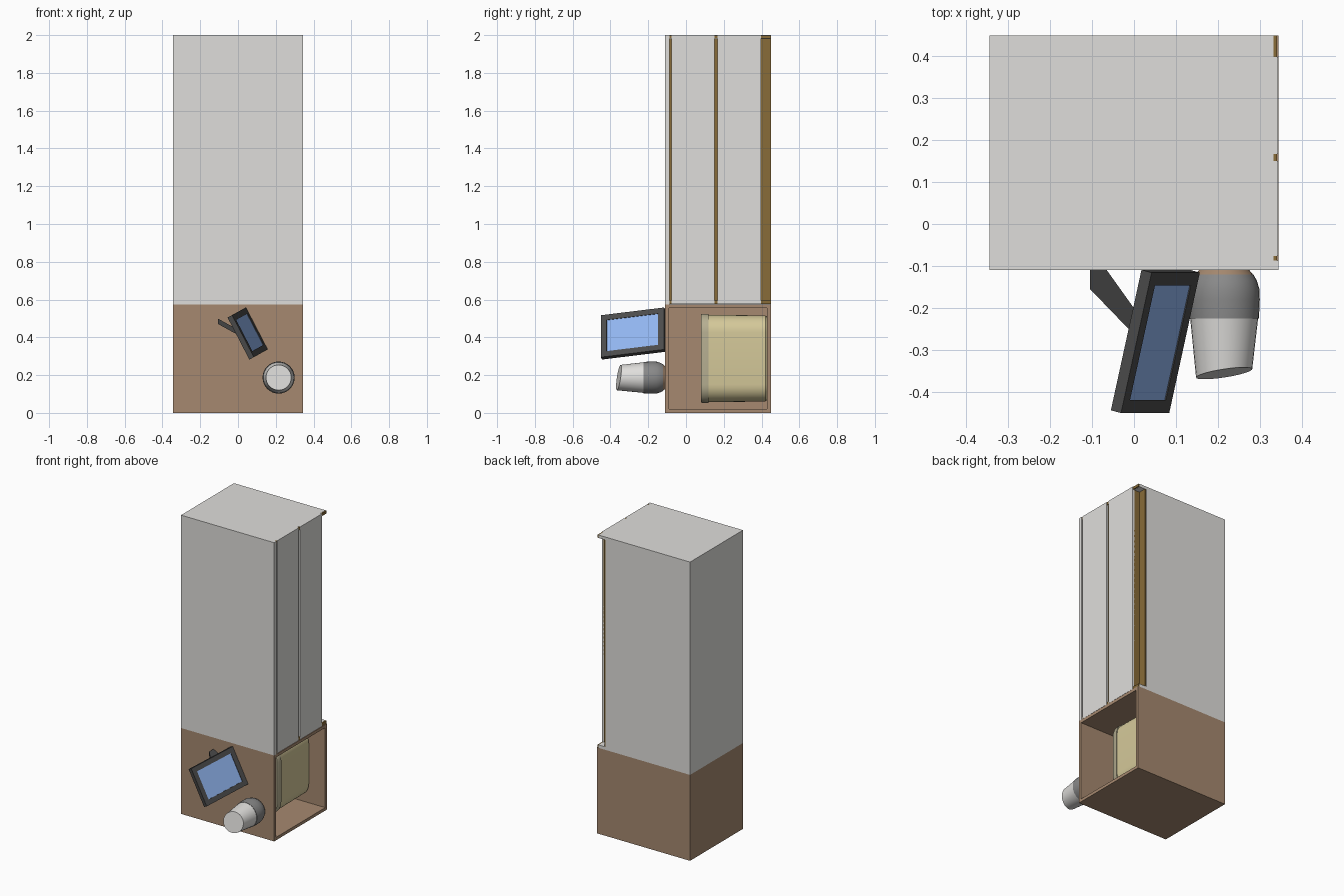
import bpy, bmesh, math
from mathutils import Vector

if "Cube" in bpy.data.objects:
    bpy.data.objects.remove(bpy.data.objects["Cube"])

def material(name, rgb):
    m = bpy.data.materials.new(name)
    m.diffuse_color = (*rgb, 1)
    m.use_nodes = True
    m.node_tree.nodes["Principled BSDF"].inputs["Base Color"].default_value = m.diffuse_color
    return m

GREY = material("pale_grey", (0.74, 0.73, 0.71))
WOOD = material("brown_wood", (0.38, 0.25, 0.16))
DARKWOOD = material("dark_wood", (0.25, 0.15, 0.04))
STRAW = material("straw", (0.66, 0.58, 0.32))
RIM = material("straw_rim", (0.46, 0.42, 0.28))
BLACK = material("black", (0.07, 0.07, 0.07))
BLUE = material("blue", (0.28, 0.46, 0.86))
CHARCOAL = material("charcoal", (0.25, 0.25, 0.25))

def mesh(name, verts, faces, mat, smooth=False):
    me = bpy.data.meshes.new(name)
    me.from_pydata([tuple(v) for v in verts], [], faces)
    bm = bmesh.new()
    bm.from_mesh(me)
    bmesh.ops.recalc_face_normals(bm, faces=bm.faces)
    bm.to_mesh(me)
    bm.free()
    me.materials.append(mat)
    ob = bpy.data.objects.new(name, me)
    bpy.context.collection.objects.link(ob)
    if smooth:
        bpy.ops.object.select_all(action='DESELECT')
        bpy.context.view_layer.objects.active = ob
        ob.select_set(True)
        bpy.ops.object.shade_smooth_by_angle(angle=math.radians(35))
    return ob

def prism(name, bottom, top, mat):
    n = len(bottom)
    sides = [(i, (i + 1) % n, n + (i + 1) % n, n + i) for i in range(n)]
    return mesh(name, bottom + top, sides + [tuple(range(n)), tuple(range(n, 2 * n))], mat)

def box(name, x0, x1, y0, y1, z0, z1, mat):
    ring = [(x0, y0), (x1, y0), (x1, y1), (x0, y1)]
    return prism(name, [(x, y, z0) for x, y in ring], [(x, y, z1) for x, y in ring], mat)

def loft(name, rings, mat):
    n = len(rings[0])
    faces = [(k * n + i, k * n + (i + 1) % n, (k + 1) * n + (i + 1) % n, (k + 1) * n + i)
             for k in range(len(rings) - 1) for i in range(n)]
    faces += [tuple(range(n)), tuple(range((len(rings) - 1) * n, len(rings) * n))]
    return mesh(name, [v for r in rings for v in r], faces, mat, True)

# Open wooden box, opening towards +x
L, F, B = 0.345, -0.11, 0.45
box("box_back", -L, -L + 0.02, F + 0.02, B - 0.02, 0.02, 0.555, WOOD)
box("box_top", -L, L, F, F + 0.02, 0, 0.575, WOOD)
box("box_base", -L, L, B - 0.02, B, 0, 0.575, WOOD)
for name, z in (("lower", 0), ("upper", 0.555)):
    box("box_side_" + name, -L, L, F + 0.02, B - 0.02, z, z + 0.02, WOOD)

# Tall grey drawer unit
Z0, Z1 = 0.575, 2.0
box("chest_top", -L, L, F, -0.087, Z0, Z1, GREY)
box("chest_body", -L, 0.28, -0.087, B, Z0, Z1, GREY)
box("chest_core", 0.28, 0.332, -0.087, 0.398, Z0 + 0.02, Z1 - 0.02, DARKWOOD)
box("kick_board", 0.28, 0.29, 0.398, B - 0.001, Z0 + 0.02, Z1 - 0.02, DARKWOOD)
for name, z in (("lower", Z0), ("upper", Z1 - 0.02)):
    box("chest_side_" + name, 0.28, 0.333, -0.087, B, z, z + 0.02, GREY)
    box("chest_edge_" + name, 0.333, 0.341, -0.087, B, z + 0.001, z + 0.019, DARKWOOD)
for i, (y0, y1) in enumerate(((-0.076, 0.15), (0.167, 0.398))):
    box(f"drawer_front_{i + 1}", 0.33, 0.344, y0, y1, Z0 + 0.002, Z1, GREY)

# Basket, open towards -y
def rounded(y, grow):
    hx, hz, r = 0.25 + grow, 0.228 + grow, 0.09 + grow
    pts = []
    for q, (sx, sz) in enumerate(((1, 1), (-1, 1), (-1, -1), (1, -1))):
        for k in range(9):
            a = (q + k / 8) * math.pi / 2
            pts.append((-0.02 + sx * (hx - r) + r * math.cos(a), y,
                        0.288 + sz * (hz - r) + r * math.sin(a)))
    return pts
loft("basket", [rounded(y, g) for y, g in
                ((0.418, -0.02), (0.11, -0.014), (0.11, 0.003), (0.42, 0), (0.429, -0.008))], STRAW)
rim = [rounded(y, g) for y, g in
       ((0.08, -0.012), (0.08, 0.004), (0.086, 0.008), (0.118, 0.008), (0.118, -0.012), (0.08, -0.012))]
n = len(rim[0])
mesh("basket_rim", [v for r in rim[:5] for v in r],
     [(k * n + i, k * n + (i + 1) % n, (k + 1) % 5 * n + (i + 1) % n, (k + 1) % 5 * n + i)
      for k in range(5) for i in range(n)], RIM, True)

# Lamp lying along -y with a slanted end
def circle(y, r, slant=0):
    return [(0.215 + r * math.cos(a), y + slant * r * (math.cos(a) + math.sin(a)), 0.187 + r * math.sin(a))
            for a in (2 * math.pi * i / 32 for i in range(32))]
loft("lamp_foot", [circle(-0.11, 0.06), circle(-0.122, 0.07)], WOOD)
loft("lamp_base", [circle(y, r) for y, r in
                   ((-0.121, 0.07), (-0.135, 0.078), (-0.155, 0.084), (-0.18, 0.085), (-0.225, 0.083))], CHARCOAL)
loft("lamp_shade", [circle(-0.225, 0.081), circle(-0.356, 0.067, 0.15)], GREY)

# Tilted screen: A is its upper corner by the box, W and H its edges
A, W, H = Vector((0.042, -0.116, 0.558)), Vector((0.115, 0, -0.222)), Vector((-0.073, -0.335, -0.041))
N = H.cross(W).normalized()
def panel(m, depth):
    u, v = m / W.length, m / H.length
    return [A + W * s + H * t + N * depth for s, t in ((u, v), (1 - u, v), (1 - u, 1 - v), (u, 1 - v))]
back, front, inner, sunk = panel(0, -0.028), panel(0, 0), panel(0.032, 0), panel(0.032, -0.006)
rings = [back, front, inner, sunk]
mesh("screen_frame", [p for r in rings for p in r],
     [(k * 4 + i, k * 4 + (i + 1) % 4, k * 4 + 4 + (i + 1) % 4, k * 4 + 4 + i)
      for k in range(3) for i in range(4)] + [(0, 1, 2, 3), (12, 13, 14, 15)], BLACK)
prism("screen", panel(0.032, -0.008), panel(0.032, -0.003), BLUE)

# Stand behind the screen
stand = [(-0.105, -0.11), (-0.065, -0.11), (0.035, -0.25), (0.035, -0.3), (-0.105, -0.155)]
prism("screen_stand", *[[(x, y, 0.41 - (x - 0.03) * 0.55 + d) for x, y in stand] for d in (-0.014, 0.014)], BLACK)
